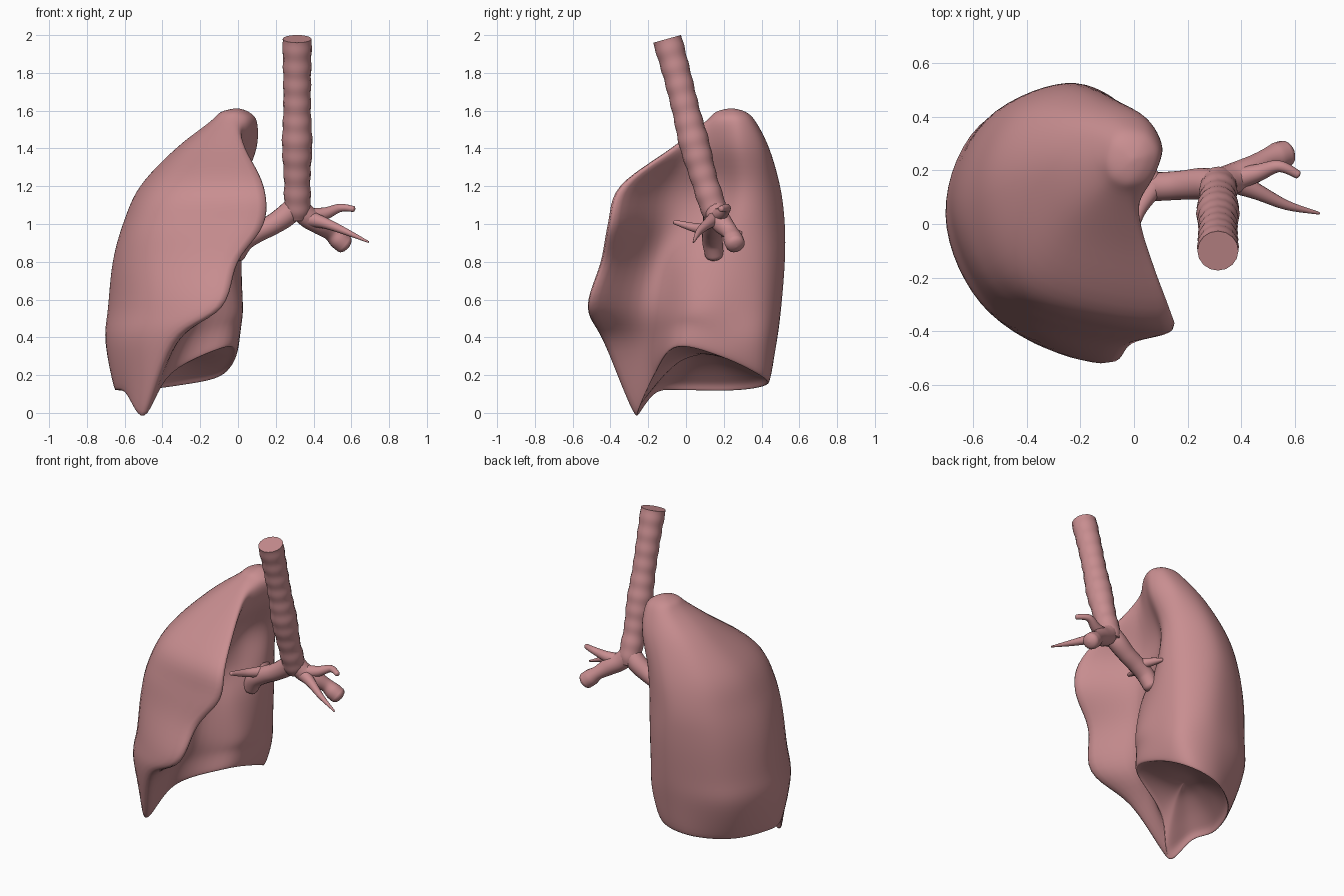
import bpy, bmesh, math
from mathutils import Vector

if "Cube" in bpy.data.objects:
    bpy.data.objects.remove(bpy.data.objects["Cube"])

mat = bpy.data.materials.new("tissue")
mat.diffuse_color = (0.58, 0.27, 0.28, 1)
mat.use_nodes = True
mat.node_tree.nodes["Principled BSDF"].inputs["Base Color"].default_value = mat.diffuse_color


def catmull(p0, p1, p2, p3, t):
    return 0.5 * (2 * p1 + (p2 - p0) * t + (2 * p0 - 5 * p1 + 4 * p2 - p3) * t * t
                  + (3 * p1 - p0 - 3 * p2 + p3) * t ** 3)


def spline(pts, n, closed=False):
    pts = [Vector(p) for p in pts]
    m = len(pts)
    get = (lambda i: pts[i % m]) if closed else (lambda i: pts[min(max(i, 0), m - 1)])
    out = [catmull(get(i - 1), get(i), get(i + 1), get(i + 2), k / n)
           for i in range(m if closed else m - 1) for k in range(n)]
    return out if closed else out + [pts[-1]]


# Lung cross-sections: z, front fullness, then front edge, lateral, back, back corner,
# medial face, hilum, and heart hollow as x, y
sections = [
    (1.54, .72, -.03, .10, -.15, .23, -.05, .37, .05, .35, .10, .28, .085, .20, .04, .13),
    (1.40, .75, .03, -.08, -.33, .20, -.13, .44, .03, .41, .10, .29, .04, .17, .00, .05),
    (1.20, .77, .14, -.35, -.52, .12, -.20, .50, -.02, .43, .03, .30, -.08, .14, -.07, -.10),
    (1.00, .77, .145, -.41, -.61, .06, -.25, .525, -.04, .44, .02, .28, -.08, .10, -.12, -.13),
    (0.80, .73, .00, -.45, -.665, .05, -.25, .525, -.04, .44, .02, .26, -.04, .02, -.18, -.17),
    (0.56, .69, -.08, -.525, -.69, .05, -.25, .505, -.04, .43, .02, .24, .00, .01, -.22, -.21),
    (0.38, .67, -.34, -.44, -.705, .03, -.27, .48, -.04, .42, .01, .22, -.03, -.02, -.30, -.20),
]
# Lower rim, same column order with two in-between columns
rim = [(-.49, -.28, -.005), (-.60, -.17, .12), (-.655, 0, .13), (-.54, .27, .13),
       (-.31, .43, .155), (-.09, .41, .20), (-.01, .2, .30), (-.05, -.05, .36),
       (-.35, -.17, .22)]
rows = []
for z, k, *v in sections:
    f, l, b, n, m, h, g = [(v[i], v[i + 1]) for i in range(0, 14, 2)]
    q1 = (f[0] + (l[0] - f[0]) * k, l[1] + (f[1] - l[1]) * k)
    q2 = (b[0] + (l[0] - b[0]) * .72, l[1] + (b[1] - l[1]) * .72)
    rows.append([Vector((*p, max(z, rim[i][2] + 0.1)))
                 for i, p in enumerate((f, q1, l, q2, b, n, m, h, g))])
apex = Vector((-0.005, 0.24, 1.614))
shoulder = [Vector((*apex.lerp(p, 0.58).xy, 1.594)) for p in rows[0]]
rows = [[apex] * 9, shoulder] + rows + [[Vector(p) for p in rim]]
# Shallow hollow underside
dome = Vector((-0.33, 0.08, 0.31))
for t in (0.1, 0.4, 0.7, 1.0):
    ring = []
    for p in rim:
        q = Vector(p).lerp(dome, t)
        q.z = p[2] + (dome.z - p[2]) * math.sin(t * math.pi / 2)
        ring.append(q)
    rows.append(ring)

columns = [spline(c, 6) for c in zip(*rows)]
bm = bmesh.new()
grid = [[bm.verts.new(p) for p in spline(r, 7, True)] for r in zip(*columns)]
for a, b in zip(grid, grid[1:]):
    for i in range(len(a)):
        j = (i + 1) % len(a)
        bm.faces.new((a[i], a[j], b[j], b[i]))
bmesh.ops.remove_doubles(bm, verts=bm.verts, dist=0.0008)
bmesh.ops.recalc_face_normals(bm, faces=bm.faces)
for f in bm.faces:
    f.smooth = True
mesh = bpy.data.meshes.new("lung")
bm.to_mesh(mesh)
bm.free()
mesh.materials.append(mat)
lung = bpy.data.objects.new("lung", mesh)
bpy.context.collection.objects.link(lung)
sm = lung.modifiers.new("soften", 'SMOOTH')
sm.factor, sm.iterations = 0.5, 6


def tube(name, pts, steps=8, ripple=0.0, rounded=True):
    """Smooth tube through (x, y, z, radius) points."""
    path = spline(pts, steps)
    if rounded:  # dome the far end
        d = (path[-1].xyz - path[-2].xyz).normalized()
        e, r = path[-1].copy(), path[-1].w
        for a in (0.4, 0.8, 1.2, 1.5):
            path.append(Vector((*(e.xyz + d * r * 0.6 * math.sin(a)), r * math.cos(a))))
    cu = bpy.data.curves.new(name, 'CURVE')
    cu.dimensions = '3D'
    cu.bevel_depth = 1
    cu.bevel_resolution = 6
    cu.use_fill_caps = True
    sp = cu.splines.new('POLY')
    sp.points.add(len(path) - 1)
    for p, v in zip(sp.points, path):
        p.co = (*v.xyz, 1)
        p.radius = v.w + ripple * math.sin(v.z * 2 * math.pi / 0.095)
    cu.materials.append(mat)
    ob = bpy.data.objects.new(name, cu)
    bpy.context.collection.objects.link(ob)


# Windpipe with cartilage ripples
tube("trachea", [(.313, -.10, 1.98, .078), (.313, -.05, 1.8, .074), (.313, .0, 1.6, .073),
                 (.313, .045, 1.42, .08), (.313, .095, 1.24, .070), (.315, .14, 1.1, .07),
                 (.315, .16, 1.03, .055)], 16, 0.0018, False)

# Bronchus into the lung, with its small branches
tube("lung_bronchus", [(.325, .14, 1.12, .055), (.26, .15, 1.05, .06), (.18, .145, .995, .055),
                       (.10, .14, .955, .054), (.03, .14, .91, .055), (-.01, .15, .84, .05)])
tube("lung_branch_front", [(.08, .14, .97, .035), (.02, .05, .98, .025), (-.01, -.06, 1.01, .012)])
tube("lung_branch_back", [(.08, .15, .96, .035), (.04, .22, .96, .025), (.02, .29, .95, .012)])

# Opposite bronchus and its branches
tube("side_bronchus", [(.30, .145, 1.12, .055), (.36, .165, 1.045, .058), (.43, .195, 1.0, .055),
                       (.49, .235, .955, .043), (.53, .25, .92, .052), (.56, .26, .895, .052)])
tube("side_branch_upper", [(.37, .165, 1.04, .045), (.46, .19, 1.055, .033), (.54, .215, 1.085, .022),
                           (.61, .185, 1.08, .016)])
tube("side_branch_lower", [(.37, .16, 1.03, .045), (.46, .12, 1.005, .03), (.57, .07, .96, .018),
                           (.69, .04, .905, .005)])
